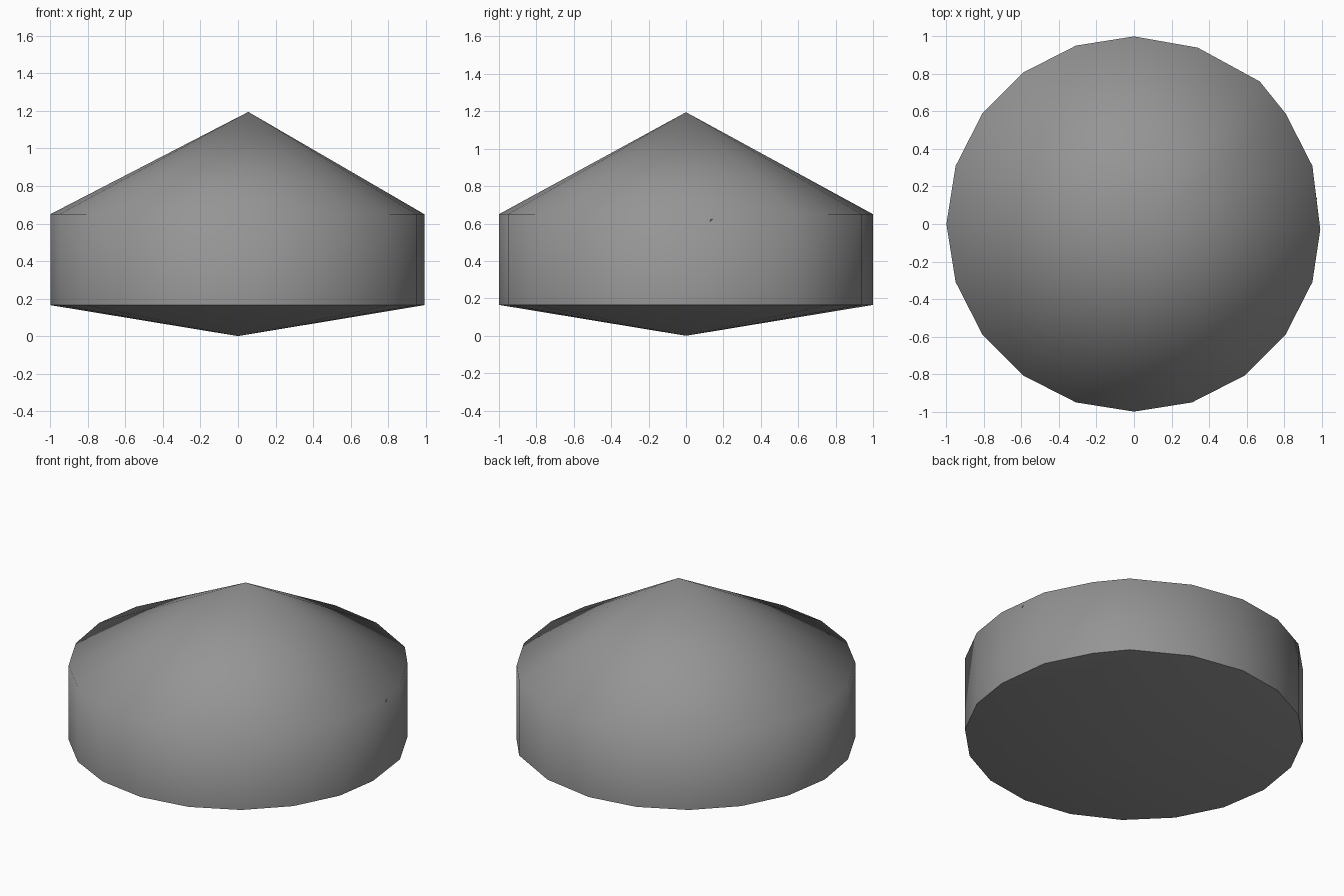
import bpy, bmesh, math

if "Cube" in bpy.data.objects:
    bpy.data.objects.remove(bpy.data.objects["Cube"])

# Dark grey surface colour
grey = bpy.data.materials.new("dark_grey")
grey.diffuse_color = (0.3, 0.3, 0.3, 1)
grey.use_nodes = True
grey.node_tree.nodes["Principled BSDF"].inputs["Base Color"].default_value = grey.diffuse_color

# Outline: a 20-sided ring with three corners nudged out of true
outline = [(math.cos(math.radians(18 * i)), math.sin(math.radians(18 * i))) for i in range(20)]
outline[0] = (0.993, -0.03)
outline[3] = (0.67, 0.76)
outline[4] = (0.34, 0.94)


def make_object(name, bm, angle):
    bmesh.ops.recalc_face_normals(bm, faces=bm.faces)
    mesh = bpy.data.meshes.new(name)
    bm.to_mesh(mesh)
    bm.free()
    mesh.materials.append(grey)
    obj = bpy.data.objects.new(name, mesh)
    bpy.context.collection.objects.link(obj)
    bpy.ops.object.select_all(action='DESELECT')
    obj.select_set(True)
    bpy.context.view_layer.objects.active = obj
    bpy.ops.object.shade_smooth_by_angle(angle=math.radians(angle))
    return obj


# Body: vertical wall, leaning roof point and shallow pointed underside
bm = bmesh.new()
low = [bm.verts.new((x, y, 0.165)) for x, y in outline]
high = [bm.verts.new((x, y, 0.65)) for x, y in outline]
tip = bm.verts.new((0.055, 0, 1.195))
base = bm.verts.new((0, 0, 0))
for i in range(20):
    j = (i + 1) % 20
    bm.faces.new((low[i], low[j], high[j], high[i]))
    bm.faces.new((high[i], high[j], tip))
    bm.faces.new((low[j], low[i], base))
make_object("body", bm, 70)

# Small sliver poking through the right wall
bm = bmesh.new()
pts = [bm.verts.new(p) for p in
       ((0.965, 0.115, 0.59), (0.965, 0.155, 0.635), (0.965, 0.12, 0.62), (0.977, 0.135, 0.62))]
for a, b, c in ((0, 1, 2), (0, 1, 3), (1, 2, 3), (2, 0, 3)):
    bm.faces.new((pts[a], pts[b], pts[c]))
make_object("wall_sliver", bm, 30)
